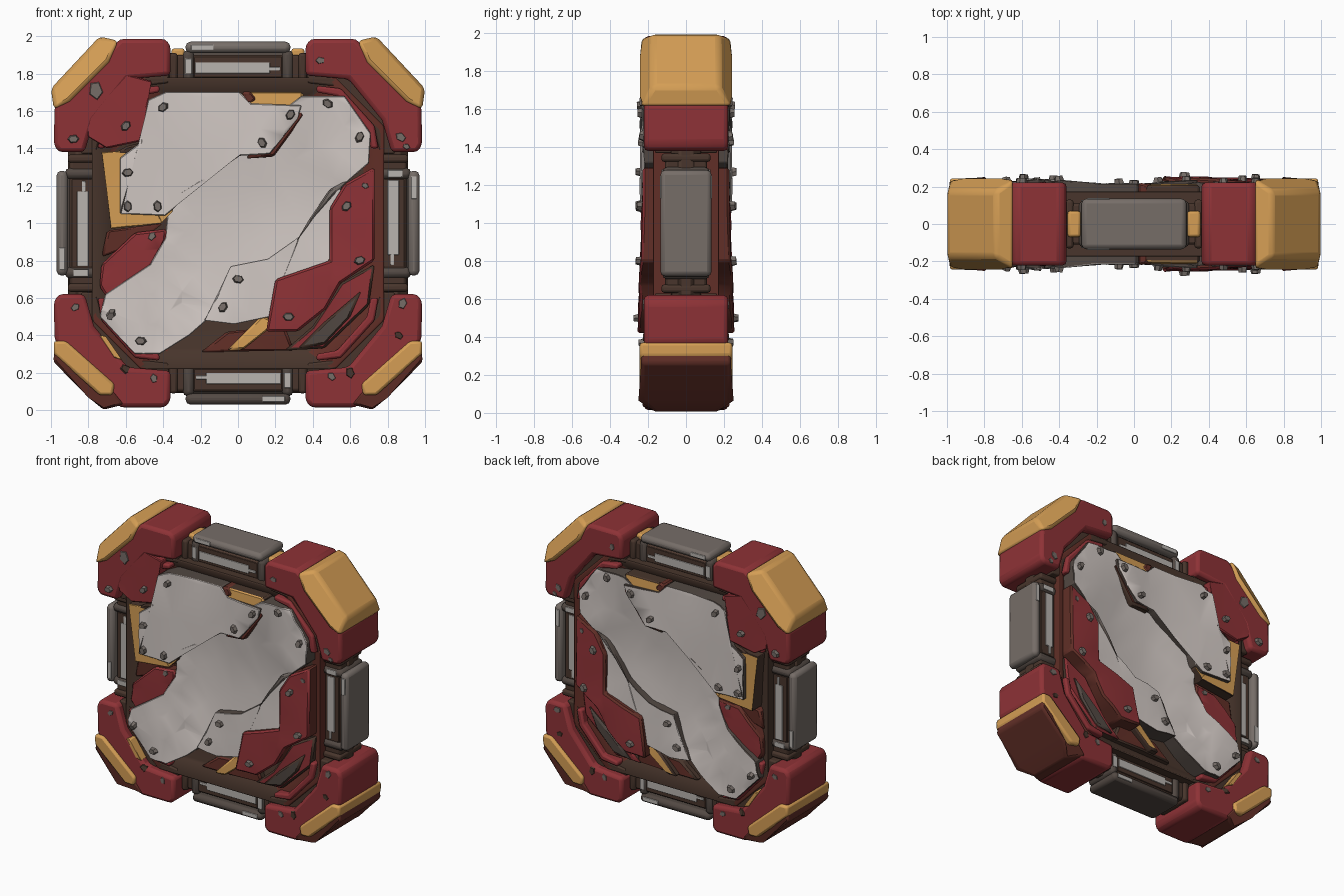
import bpy, bmesh, math, random
from mathutils import Vector, Matrix

random.seed(4)
cube = bpy.data.objects.get("Cube")
if cube:
    bpy.data.objects.remove(cube, do_unlink=True)


def make_material(name, rgb):
    m = bpy.data.materials.new(name)
    m.use_nodes = True
    m.diffuse_color = (*rgb, 1)
    bsdf = next(n for n in m.node_tree.nodes if n.type == 'BSDF_PRINCIPLED')
    bsdf.inputs["Base Color"].default_value = (*rgb, 1)
    bsdf.inputs["Roughness"].default_value = 0.7
    return m


RED = make_material("red paint", (.27, .032, .037))
DARK_RED = make_material("worn red", (.12, .028, .02))
GOLD = make_material("gold paint", (.66, .34, .09))
WHITE = make_material("pale plating", (.64, .58, .55))
GREY = make_material("grey steel", (.18, .153, .137))
STEEL = make_material("dark steel", (.085, .066, .056))
LIGHT = make_material("bare steel", (.48, .455, .43))
BROWN = make_material("dark brown metal", (.065, .036, .025))


def finish(name, bm, mats, bevel=0, segments=1, mirror=False):
    bmesh.ops.recalc_face_normals(bm, faces=bm.faces)
    me = bpy.data.meshes.new(name)
    bm.to_mesh(me)
    bm.free()
    ob = bpy.data.objects.new(name, me)
    bpy.context.collection.objects.link(ob)
    for m in mats:
        me.materials.append(m)
    if mirror:
        mod = ob.modifiers.new("Both sides", 'MIRROR')
        mod.use_axis = (False, True, False)
        mod.use_mirror_merge = False
    if bevel:
        mod = ob.modifiers.new("Bevel", 'BEVEL')
        mod.width, mod.segments = bevel, segments
        mod.limit_method, mod.angle_limit = 'ANGLE', math.radians(25)
    bpy.ops.object.select_all(action='DESELECT')
    ob.select_set(True)
    bpy.context.view_layer.objects.active = ob
    bpy.ops.object.shade_smooth_by_angle(angle=math.radians(30))
    return ob


def prism(name, outline, half, mat, bevel=.02, segments=2, tip=None):
    """Outline in x and z through the whole thickness; tip narrows the outermost corners."""
    bm = bmesh.new()
    face = bm.faces.new([bm.verts.new((x, -1, z)) for x, z in outline])
    ext = bmesh.ops.extrude_face_region(bm, geom=[face], use_keep_orig=True)
    for v in ext["geom"]:
        if isinstance(v, bmesh.types.BMVert):
            v.co.y = 1
    for v in bm.verts:
        v.co.y *= tip if tip and max(abs(v.co.x), abs(v.co.z - 1)) > .99 else half
    return finish(name, bm, [mat], bevel, segments)


def plate(name, outline, depth, mat, edge=None, cuts=1, jitter=.006, bevel=.012):
    """Hammered armour plate on the front, mirrored to the back."""
    bm = bmesh.new()
    bm.faces.new([bm.verts.new((x, -.04, z)) for x, z in outline])
    bmesh.ops.triangulate(bm, faces=bm.faces)
    if cuts:
        bmesh.ops.subdivide_edges(bm, edges=bm.edges, cuts=cuts, use_grid_fill=True)
        bmesh.ops.triangulate(bm, faces=bm.faces)
        bmesh.ops.beautify_fill(bm, faces=bm.faces, edges=[e for e in bm.edges if not e.is_boundary])
    ext = bmesh.ops.extrude_face_region(bm, geom=bm.faces[:], use_keep_orig=True)
    for v in ext["geom"]:
        if isinstance(v, bmesh.types.BMVert):
            d = depth(v.co.x, v.co.z) if callable(depth) else depth
            v.co.y = -d + random.uniform(-jitter, jitter)
    bm.normal_update()
    for f in bm.faces:
        f.material_index = 1 if edge and abs(f.normal.y) < .4 else 0
    return finish(name, bm, [mat, edge or mat], bevel, mirror=True)


def box(name, lo, hi, mat, bevel=.015):
    (x0, y0, z0), (x1, y1, z1) = lo, hi
    ob = prism(name, [(x0, z0), (x1, z0), (x1, z1), (x0, z1)], (y1 - y0) / 2, mat, bevel)
    ob.location.y = (y0 + y1) / 2
    return ob


# Octagonal tray: sloped rim, brown on three straight sides, around a dark floor
bm = bmesh.new()
loops = []
for r, c, y in ((.68, .3, -.1), (.78, .26, -.18), (.78, .26, .18), (.68, .3, .1)):
    k = r - c
    pts = [(k, r), (r, k), (r, -k), (k, -r), (-k, -r), (-r, -k), (-r, k), (-k, r)]
    loops.append([bm.verts.new((x, y, z + 1)) for x, z in pts])
for a, b in zip(loops, loops[1:]):
    for i in range(8):
        f = bm.faces.new((a[i], a[i - 1], b[i - 1], b[i]))
        c = f.calc_center_median()
        f.material_index = int(abs(c.x) < .1 or (c.x < 0 and abs(c.z - 1) < .1))
for loop in (loops[0], loops[-1]):
    bm.faces.new(loop).material_index = 1
finish("inner_tray", bm, [DARK_RED, BROWN], .01)

# Corner blocks with a groove and inner ring; upper caps gold, lower feet worn red with a gold band
body = [(.36, .95), (.39, .985), (.63, .985), (.98, .63), (.985, .42), (.96, .38), (.82, .38), (.77, .55), (.59, .77), (.36, .79)]
liner = [(.84, .37), (.76, .37), (.73, .5), (.54, .73), (.37, .75), (.37, .82), (.6, .79), (.79, .57)]
ring = [(.75, .4), (.71, .4), (.69, .5), (.53, .68), (.42, .7), (.42, .735), (.55, .72), (.73, .52)]
gold_cap = [(.64, .975), (.74, .998), (1, .72), (.985, .61), (.9, .65), (.69, .86)]
gold_band = [(.66, .86), (.92, .63), (.985, .63), (.985, .7), (.74, .92), (.67, .92)]
foot = [(.61, .97), (.72, .997), (.8, .93), (.988, .74), (.98, .68), (.7, .86)]
for sx, side in ((-1, "right"), (1, "left")):
    for sz, level in ((1, "upper"), (-1, "lower")):
        def place(outline):
            return [(sx * x, 1 + sz * z) for x, z in outline]
        tag = level + "_" + side
        prism(tag + "_corner_block", place(body), .222, RED, .03)
        prism(tag + "_corner_groove", place(liner), .165, BROWN, .01)
        prism(tag + "_corner_ring", place(ring), .19, RED, .012)
        if sz > 0:
            prism(tag + "_corner_cap", place(gold_cap), .243, GOLD, .022, tip=.175)
        else:
            prism(tag + "_corner_band", place(gold_band), .244, GOLD, .015)
            prism(tag + "_corner_foot", place(foot), .236, DARK_RED, .015, tip=.155)
plate("lower_corner_gold_line", [(-.74, .4), (-.71, .4), (-.62, .27), (-.66, .28)], .228, GOLD, None, 0, 0, .004)

# Edge struts: dark core, collars, shaft, outer guard and bare worn strips
for name, turn in (("left", 0), ("top", 1), ("right", 2), ("bottom", 3)):
    parts = []
    for part, r, length, mat in (("shaft", .085, .8, BROWN), ("core", .108, .56, STEEL)):
        bm = bmesh.new()
        bmesh.ops.create_cone(bm, cap_ends=True, segments=8, radius1=r, radius2=r, depth=length,
                              matrix=Matrix.Translation((.83, 0, 0)) @ Matrix.Rotation(math.pi / 8, 4, 'Z'))
        parts.append(finish(name + "_strut_" + part, bm, [mat], .01))
    parts.append(box(name + "_strut_guard", (.91, -.135, -.28), (.97, .135, .28), STEEL if turn == 3 else GREY, .025))
    parts.append(box(name + "_strut_bed", (.72, -.11, -.36), (.9, .11, .36), BROWN))
    for s in (-1, 1):
        def add(part, x0, x1, y, z, half, thick, mat, bevel):
            parts.append(box(name + "_strut_" + part, (x0, y - thick, z - half), (x1, y + thick, z + half), mat, bevel))
        add("collar", .73, .925, 0, s * .265, .03, .125, STEEL, .025)
        add("clamp", .75, .91, 0, s * .345, .022, .13, BROWN, .015)
        add("side_rail", .75, .775, s * .1, 0, .24, .016, GREY, .006)
        add("groove", .78, .89, s * .108, 0, .235, .006, BROWN, .003)
        add("strip", .8, .86, s * .119, .03, .2, .004, LIGHT, .003)
        add("strip_end", .815, .835, s * .119, -.195, .03, .004, LIGHT, .003)
        add("guard_chip", .925, .955, s * .134, .19, .06, .004, LIGHT, .003)
        add("collar_chip", .8, .88, s * .125, .265, .018, .003, LIGHT, .002)
        if name == "top":
            add("hinge", .88, .935, 0, s * .32, .035, .07, GOLD, .015)
    spin = Matrix.Translation((0, 0, 1)) @ Matrix.Rotation(-turn * math.pi / 2, 4, 'Y')
    for ob in parts:
        ob.matrix_world = spin @ Matrix.Translation(ob.location)


# Pale diagonal base, sunken in the middle and rising to its ends
def hollow(x, z):
    return .135 + .085 * min(1, (math.hypot(x, z - 1) / .72) ** 1.4)


plate("diagonal_base_plate", [
    (.34, 1.68), (.57, 1.68), (.71, 1.48), (.7, 1.32), (.56, 1.2), (.45, 1.02), (.4, .85), (.2, .65),
    (-.1, .54), (-.26, .4), (-.42, .3), (-.55, .3), (-.74, .5), (-.71, .62), (-.47, .78), (-.39, .92),
    (-.37, 1.12), (-.2, 1.34), (.1, 1.5)], hollow, WHITE, STEEL, 2, .009)

# Upper plate over a gold trim layer
plate("upper_plate", [
    (-.48, 1.66), (-.39, 1.7), (.01, 1.7), (.07, 1.64), (.34, 1.63), (.32, 1.56), (.17, 1.37), (.01, 1.36),
    (-.12, 1.28), (-.31, 1.16), (-.34, 1.08), (-.39, 1.04), (-.63, 1.05), (-.63, 1.35), (-.51, 1.44)],
    lambda x, z: .21 + .03 * min(1, abs(x + .08) / .45), WHITE, STEEL)
plate("upper_plate_side_trim", [
    (-.73, 1.38), (-.53, 1.39), (-.5, 1.2), (-.34, 1.12), (-.35, 1.06), (-.41, 1.0), (-.68, .97), (-.7, 1.2)],
    .215, GOLD, BROWN, 0)
plate("upper_trim_scorch", [(-.67, 1.365), (-.56, 1.37), (-.52, 1.43), (-.6, 1.41)], .22, BROWN, None, 0)
plate("upper_plate_top_trim", [(.02, 1.7), (.35, 1.7), (.35, 1.62), (.05, 1.6)], .21, GOLD, BROWN, 0)
plate("upper_trim_wear", [(.02, 1.705), (.07, 1.705), (.1, 1.66), (.05, 1.63)], .218, DARK_RED, None, 0)
plate("upper_plate_underlayer", [(.34, 1.62), (.355, 1.58), (.19, 1.355), (.04, 1.345), (.1, 1.42), (.25, 1.55)],
      .212, DARK_RED, BROWN, 0)

# Lower pale plate, its worn edge and the red plate lapping over it
plate("lower_pale_plate", [
    (-.04, .77), (.16, .81), (.33, .93), (.5, 1.18), (.58, 1.18), (.54, .82), (.22, .66), (.17, .5),
    (-.02, .46), (-.18, .48), (-.11, .6)], lambda x, z: .205 + .02 * (1 - z), WHITE, STEEL)
plate("worn_pale_edge", [(.31, .9), (.38, 1.02), (.49, 1.18), (.6, 1.24), (.52, 1.16), (.4, 1.02)],
      .212, GREY, STEEL, 0)
plate("lower_red_plate", [
    (.73, 1.3), (.73, .8), (.55, .68), (.47, .54), (.32, .42), (.15, .42), (.2, .7), (.49, .8), (.49, 1.08),
    (.57, 1.21)], lambda x, z: .235 + .03 * (1 - z), RED, DARK_RED)

# Red filler pieces in the recesses
plate("corner_red_gusset", [
    (-.82, 1.62), (-.62, 1.8), (-.46, 1.76), (-.5, 1.62), (-.51, 1.44), (-.7, 1.4), (-.8, 1.46)], .222, RED, None, 1, .004)
plate("side_red_slab", [
    (-.74, .66), (-.73, .78), (-.55, .95), (-.38, .97), (-.39, .9), (-.47, .76), (-.7, .6)], .18, RED, DARK_RED)
plate("side_red_block", [(-.73, .82), (-.7, .96), (-.4, 1.0), (-.55, .88)], .15, DARK_RED, None, 0)
plate("bottom_red_slab", [(-.2, .31), (-.06, .42), (.25, .45), (.3, .32)], .15, DARK_RED, BROWN)
plate("bottom_gold_rib", [(-.06, .32), (.13, .51), (.17, .49), (.16, .43), (.02, .32)], .195, GOLD, BROWN, 0)
plate("bottom_red_gusset", [(.25, .32), (.46, .33), (.7, .56), (.73, .78), (.55, .68), (.4, .45)], .165, RED, BROWN)
plate("bottom_steel_rib", [(.32, .33), (.46, .35), (.6, .5), (.66, .64), (.46, .47)], .18, STEEL, BROWN, 0)

# Studs, steel chips and scorch marks snapped to the surfaces on both sides
studs = [(-.4, 1.62), (-.6, 1.52), (-.59, 1.27), (-.59, 1.09), (-.43, 1.09), (.13, 1.43), (.28, 1.58), (.48, 1.64),
         (.65, 1.46), (.58, 1.09), (.65, .8), (.27, .5), (-.68, .51), (-.52, .37), (0, .7), (-.08, .55), (-.88, 1.45)]
chips = [(-.76, 1.71, .05), (.44, 1.87, .025), (.87, 1.46, .03), (-.45, .17, .025), (.5, .18, .025),
         (.88, .57, .03), (-.87, .55, .025), (.9, 1.41, .02), (-.46, .93, .025), (.68, 1.2, .02)]
scorches = [(-.6, .22, .03), (.6, .2, .03), (.86, .4, .025)]
bpy.context.view_layer.update()
graph = bpy.context.evaluated_depsgraph_get()


def snapped(x, z):
    for s in (-1, 1):
        hit, loc, normal, *_ = bpy.context.scene.ray_cast(graph, Vector((x, s, z)), Vector((0, -s, 0)))
        if hit:
            yield Matrix.Translation(loc) @ normal.to_track_quat('Z', 'Y').to_matrix().to_4x4()


def scatter(name, spots, sides, taper, depth, mat):
    bm = bmesh.new()
    for x, z, r in spots:
        for m in snapped(x, z):
            bmesh.ops.create_cone(bm, cap_ends=True, segments=sides, radius1=r, radius2=r * taper, depth=depth,
                                  matrix=m @ Matrix.Rotation(random.random() * 6, 4, 'Z') @ Matrix.Diagonal((.85, 1.15, 1, 1)))
    finish(name, bm, [mat])


scatter("studs", [(x, z, .033) for x, z in studs], 6, .65, .05, GREY)
scatter("paint_chips", chips, 5, .8, .009, GREY)
scatter("scorch_marks", scorches, 5, .8, .009, BROWN)
